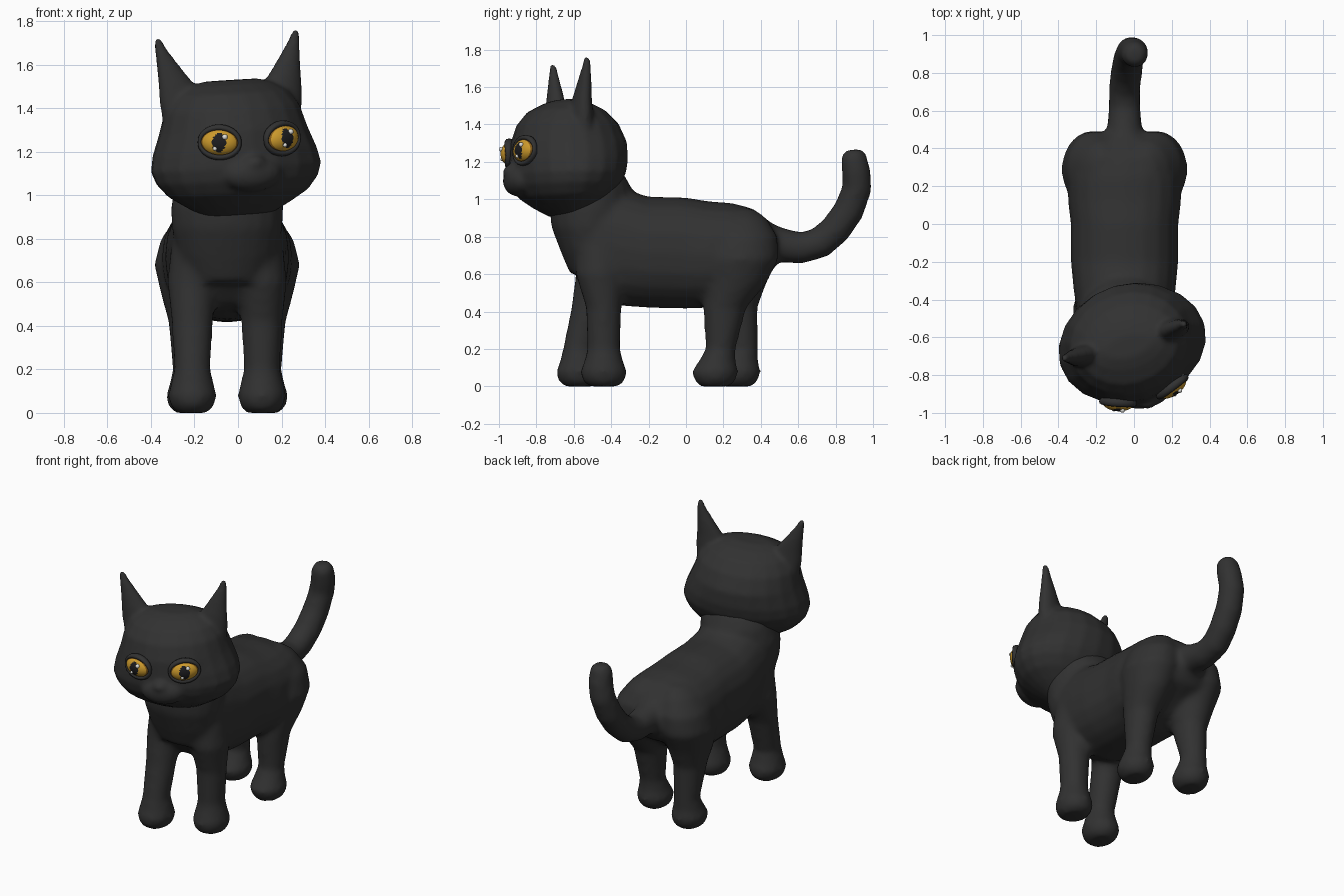
import bpy, bmesh, math
from mathutils import Matrix, Vector

if "Cube" in bpy.data.objects:
    bpy.data.objects.remove(bpy.data.objects["Cube"])


def material(name, rgb):
    m = bpy.data.materials.new(name)
    m.diffuse_color = (*rgb, 1)
    m.use_nodes = True
    m.node_tree.nodes["Principled BSDF"].inputs["Base Color"].default_value = m.diffuse_color
    return m


FUR = material("black fur", (0.031, 0.031, 0.031))
AMBER = material("amber iris", (0.60, 0.32, 0.025))
BROWN = material("dark amber rim", (0.22, 0.10, 0.01))
PUPIL = material("pupil black", (0.012, 0.012, 0.014))
WHITE = material("eye white", (0.75, 0.75, 0.72))

MID = -0.05  # the body's centre line


def loft(bm, rings, sides=20, power=2.0):
    """Closed skin over rings given as (centre, half-axis u, half-axis v)."""
    loops = []
    for c, u, v in rings:
        loop = []
        for i in range(sides):
            a = 2 * math.pi * i / sides
            ca, sa = math.cos(a), math.sin(a)
            p = math.copysign(abs(ca) ** (2 / power), ca)
            q = math.copysign(abs(sa) ** (2 / power), sa)
            loop.append(bm.verts.new(Vector(c) + Vector(u) * p + Vector(v) * q))
        loops.append(loop)
    for a, b in zip(loops, loops[1:]):
        for i in range(sides):
            j = (i + 1) % sides
            bm.faces.new((a[i], a[j], b[j], b[i]))
    bm.faces.new(loops[0][::-1])
    bm.faces.new(loops[-1])


def stack(bm, rows, power=2.0):
    """Loft of horizontal rings: z, x, y, half width, half depth."""
    loft(bm, [((x, y, z), (w, 0, 0), (0, d, 0)) for z, x, y, w, d in rows], power=power)


def ball(bm, centre, radii, seg=24):
    m = Matrix.Translation(centre) @ Matrix.Diagonal((*radii, 1))
    bmesh.ops.create_uvsphere(bm, u_segments=seg, v_segments=seg // 2, radius=1, matrix=m)


def make(name, bm, mats, matrix=Matrix()):
    bmesh.ops.recalc_face_normals(bm, faces=bm.faces[:])
    me = bpy.data.meshes.new(name)
    bm.to_mesh(me)
    bm.free()
    for m in mats:
        me.materials.append(m)
    me.polygons.foreach_set("use_smooth", [True] * len(me.polygons))
    ob = bpy.data.objects.new(name, me)
    ob.matrix_world = matrix
    bpy.context.collection.objects.link(ob)
    return ob


def fuse(ob, voxel, rounds):
    """Blend overlapping volumes into one soft skin."""
    r = ob.modifiers.new("fuse", 'REMESH')
    r.mode = 'VOXEL'
    r.voxel_size = voxel
    r.use_smooth_shade = True
    s = ob.modifiers.new("soften", 'SMOOTH')
    s.factor = 0.5
    s.iterations = rounds


# Body: torso from chest to rump (y, bottom, top, half width)
bm = bmesh.new()
torso = [(-0.66, 0.75, 0.95, 0.14), (-0.60, 0.62, 1.03, 0.21), (-0.50, 0.50, 1.08, 0.25),
         (-0.35, 0.43, 1.06, 0.27), (-0.20, 0.42, 1.015, 0.285), (0.0, 0.415, 1.01, 0.285),
         (0.12, 0.42, 0.99, 0.30), (0.25, 0.47, 0.98, 0.30), (0.36, 0.55, 0.95, 0.27),
         (0.45, 0.60, 0.88, 0.19), (0.49, 0.66, 0.80, 0.10)]
loft(bm, [((MID, y, (b + t) / 2), (w, 0, 0), (0, 0, (t - b) / 2)) for y, b, t, w in torso],
     power=2.3)

# Neck and chest
stack(bm, [(0.60, MID, -0.52, 0.16, 0.10), (0.72, MID, -0.52, 0.22, 0.15),
           (0.85, MID, -0.52, 0.255, 0.20), (0.95, MID, -0.51, 0.26, 0.22),
           (1.06, MID + 0.01, -0.50, 0.24, 0.21), (1.15, MID + 0.02, -0.52, 0.22, 0.18)])

# Legs: the left pair stands a step away from the right pair
for s, front_y, hind_y in ((1, -0.44, 0.155), (-1, -0.57, 0.275)):
    x = MID + s * 0.16
    f = front_y
    stack(bm, [(0.0, x, f, 0.07, 0.08), (0.03, x, f, 0.10, 0.115), (0.08, x, f, 0.112, 0.125),
               (0.13, x, f, 0.10, 0.105), (0.20, x, f, 0.083, 0.088),
               (0.42, x, f + (-0.44 - f) * 0.4, 0.095, 0.095),
               (0.60, x, -0.46, 0.115, 0.13), (0.75, x - s * 0.02, -0.45, 0.12, 0.14),
               (0.90, x - s * 0.04, -0.44, 0.08, 0.10)])
    h = hind_y
    x = MID + s * 0.17
    stack(bm, [(0.0, x, h, 0.07, 0.08), (0.03, x, h, 0.10, 0.11), (0.08, x, h, 0.112, 0.125),
               (0.13, x, h + 0.01, 0.095, 0.10), (0.20, x, h + 0.03, 0.08, 0.08),
               (0.42, x, h * 0.5 + 0.13, 0.10, 0.115), (0.55, x, 0.265, 0.135, 0.165),
               (0.68, x, 0.29, 0.165, 0.205), (0.80, x - s * 0.02, 0.30, 0.155, 0.19),
               (0.90, x - s * 0.05, 0.29, 0.11, 0.14), (0.95, x - s * 0.07, 0.28, 0.06, 0.08)])

# Tail: a tube along a bent path (x, y, z, radius)
path = [(-0.05, 0.38, 0.79, 0.11), (-0.05, 0.50, 0.755, 0.095), (-0.05, 0.62, 0.74, 0.085),
        (-0.05, 0.72, 0.77, 0.085), (-0.04, 0.80, 0.84, 0.085), (-0.03, 0.87, 0.94, 0.083),
        (-0.015, 0.915, 1.06, 0.08), (0.0, 0.91, 1.15, 0.078), (0.005, 0.895, 1.23, 0.07),
        (0.005, 0.89, 1.265, 0.045)]
rings = []
for i, p in enumerate(path):
    a, b = path[max(i - 1, 0)], path[min(i + 1, len(path) - 1)]
    d = (Vector(b[:3]) - Vector(a[:3])).normalized()
    u = Vector((1, 0, 0))
    rings.append((p[:3], u * p[3], d.cross(u).normalized() * p[3]))
loft(bm, rings, 14)
fuse(make("body", bm, [FUR]), 0.02, 6)

# Head: turned and slightly tilted, built around its own centre
HEAD = (Matrix.Translation((-0.01, -0.65, 1.2)) @ Matrix.Rotation(math.radians(16), 4, 'Z')
        @ Matrix.Rotation(math.radians(-3.5), 4, 'Y'))
bm = bmesh.new()
# z, half width, front, back
skull = [(-0.29, 0.16, -0.08, 0.12), (-0.24, 0.25, -0.17, 0.19), (-0.19, 0.33, -0.24, 0.24),
         (-0.13, 0.38, -0.28, 0.29), (-0.07, 0.40, -0.295, 0.32), (0.0, 0.385, -0.295, 0.335),
         (0.10, 0.345, -0.285, 0.335), (0.20, 0.315, -0.25, 0.29), (0.27, 0.265, -0.19, 0.22),
         (0.31, 0.20, -0.11, 0.14), (0.33, 0.13, -0.05, 0.07)]
stack(bm, [(z, 0, (f + b) / 2, w, (b - f) / 2) for z, w, f, b in skull])
# Muzzle and nose
ball(bm, (0, -0.255, -0.10), (0.14, 0.08, 0.085))
ball(bm, (0, -0.295, -0.055), (0.055, 0.045, 0.04))
# Ears
for s in (1, -1):
    stack(bm, [(0.14, s * 0.22, 0.03, 0.11, 0.07), (0.25, s * 0.235, 0.03, 0.105, 0.06),
               (0.32, s * 0.255, 0.03, 0.085, 0.05), (0.40, s * 0.285, 0.035, 0.057, 0.038),
               (0.50, s * 0.322, 0.04, 0.026, 0.022), (0.545, s * 0.332, 0.04, 0.016, 0.015)])
fuse(make("head", bm, [FUR], HEAD), 0.014, 4)

# Eyes with lids and glints
R = Vector((0.09, 0.055, 0.064))
for s, side in ((1, "right"), (-1, "left")):
    frame = (HEAD @ Matrix.Translation((s * 0.147, -0.255, 0.052))
             @ Matrix.Rotation(math.radians(s * 20), 4, 'Z')
             @ Matrix.Rotation(math.radians(-s * 6), 4, 'Y'))

    bm = bmesh.new()
    bmesh.ops.create_uvsphere(bm, u_segments=32, v_segments=24, radius=1,
                              matrix=Matrix.Rotation(math.pi / 2, 4, 'X'))
    for f in bm.faces:
        c = f.calc_center_median()
        if (c.x / 0.34) ** 2 + (c.z / 0.72) ** 2 < 1 and c.y < 0:
            f.material_index = 2
        elif c.y > -0.30:
            f.material_index = 3
        elif c.y > -0.48:
            f.material_index = 1
    bmesh.ops.scale(bm, vec=R, verts=bm.verts[:])
    make(side + "_eye", bm, [AMBER, BROWN, PUPIL, WHITE], frame)

    bm = bmesh.new()
    for gx, gz, r in ((0.28, 0.42, 0.013), (-0.2, -0.45, 0.010)):
        gy = -math.sqrt(1 - gx * gx - gz * gz)
        ball(bm, (gx * R.x, gy * R.y, gz * R.z), (r, r, r), 12)
    make(side + "_eye_glints", bm, [WHITE], frame)

    # Lid: a flattened ring around the eye, heavier above and below
    bm = bmesh.new()
    n, k = 32, 8
    grid = []
    for i in range(n):
        a = 2 * math.pi * i / n
        t = 0.009 + 0.006 * abs(math.sin(a))
        row = []
        for j in range(k):
            b = 2 * math.pi * j / k
            q = t * math.cos(b)
            row.append(bm.verts.new(((R.x + 0.002 + q) * math.cos(a), -0.008 + 1.5 * t * math.sin(b),
                                     (R.z + 0.004 + q) * math.sin(a))))
        grid.append(row)
    for i in range(n):
        for j in range(k):
            p, q = grid[i], grid[(i + 1) % n]
            bm.faces.new((p[j], q[j], q[(j + 1) % k], p[(j + 1) % k]))
    make(side + "_eyelid", bm, [FUR], frame)
